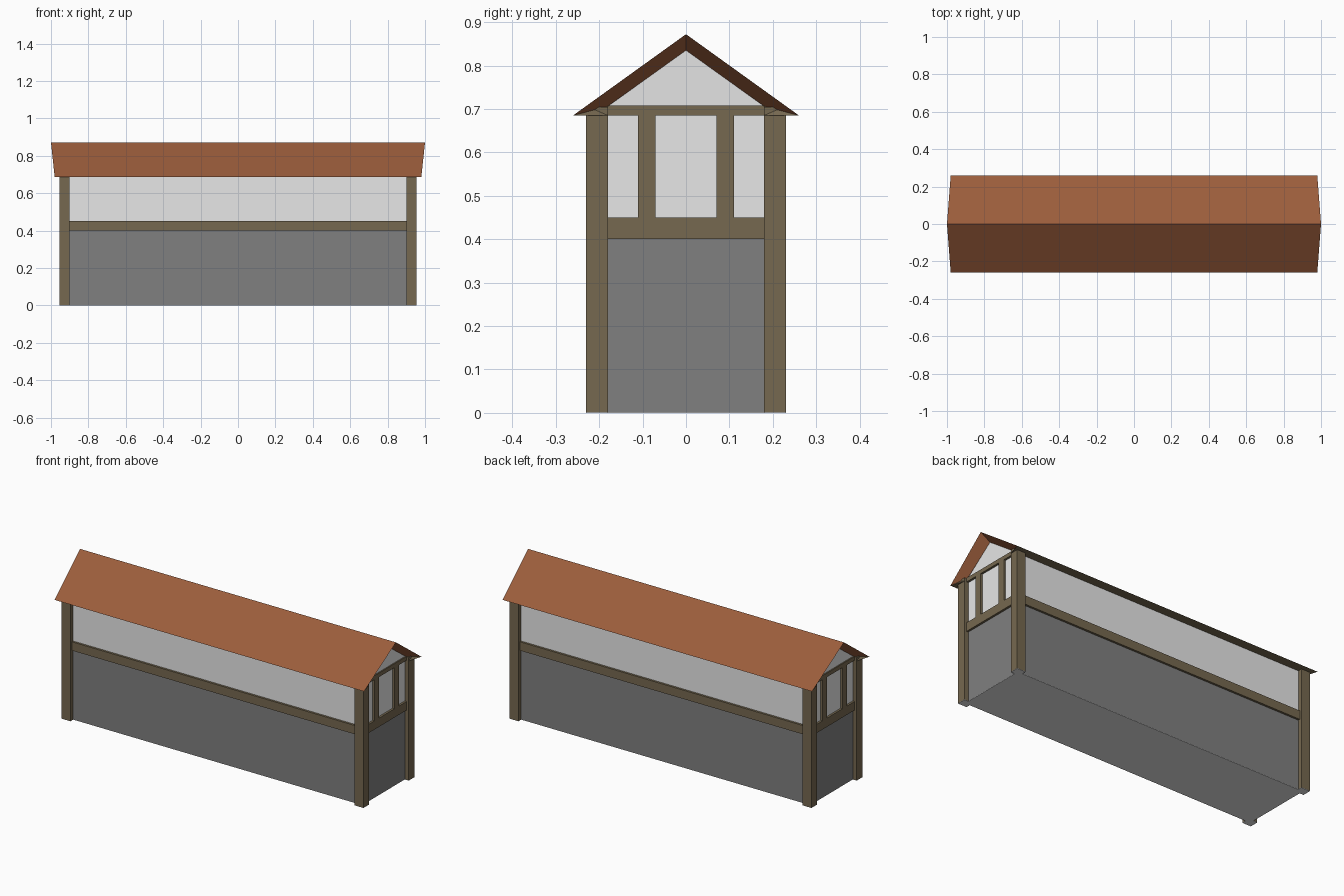
import bpy
import bmesh

cube = bpy.data.objects.get("Cube")
if cube:
    bpy.data.objects.remove(cube, do_unlink=True)


def material(name, color):
    mat = bpy.data.materials.new(name)
    mat.use_nodes = True
    mat.diffuse_color = (*color, 1)
    bsdf = mat.node_tree.nodes["Principled BSDF"]
    bsdf.inputs["Base Color"].default_value = (*color, 1)
    bsdf.inputs["Roughness"].default_value = 0.8
    return mat


WHITE = material("white plaster", (0.8, 0.8, 0.8))
GREY = material("grey stone", (0.216, 0.216, 0.216))
WOOD = material("brown timber", (0.18, 0.139, 0.08))
TILE = material("terracotta roof", (0.33, 0.11, 0.045))


def mesh_object(name, verts, faces, mat):
    mesh = bpy.data.meshes.new(name)
    mesh.from_pydata(verts, [], faces)
    bm = bmesh.new()
    bm.from_mesh(mesh)
    bmesh.ops.recalc_face_normals(bm, faces=bm.faces)
    bm.to_mesh(mesh)
    bm.free()
    mesh.materials.append(mat)
    obj = bpy.data.objects.new(name, mesh)
    bpy.context.collection.objects.link(obj)
    return obj


def box(name, xs, ys, zs, mat):
    verts = [(x, y, z) for x in xs for y in ys for z in zs]
    faces = [(0, 1, 3, 2), (4, 6, 7, 5), (0, 4, 5, 1),
             (2, 3, 7, 6), (0, 2, 6, 4), (1, 5, 7, 3)]
    return mesh_object(name, verts, faces, mat)


def span(side, a, b):
    return sorted((side * a, side * b))


# Main dimensions
WALL_X, WALL_Y = 0.93, 0.205
POST_X, POST_Y = (0.90, 0.955), (0.18, 0.23)
EAVE, RAIL = 0.685, (0.40, 0.45)
PROUD = 0.012
BASE = 0.002

# Walls and underside
box("lower_wall", (-WALL_X, WALL_X), (-WALL_Y, WALL_Y), (BASE, 0.42), GREY)
box("upper_wall", (-WALL_X, WALL_X), (-WALL_Y, WALL_Y), (0.42, 0.70), WHITE)
box("floor", (-WALL_X, WALL_X), (-WALL_Y, WALL_Y), (0, BASE), WHITE)

# Corner posts with pale feet
for sx, x_name in ((1, "left"), (-1, "right")):
    for sy, y_name in ((-1, "front"), (1, "back")):
        xs, ys = span(sx, *POST_X), span(sy, *POST_Y)
        box(f"{y_name}_{x_name}_post", xs, ys, (BASE, 0.705), WOOD)
        box(f"{y_name}_{x_name}_post_foot", xs, ys, (0, BASE), WHITE)

# Rails on the long walls and eave boards
for sy, name in ((-1, "front"), (1, "back")):
    box(f"{name}_rail", (-POST_X[0], POST_X[0]),
        span(sy, WALL_Y - 0.02, WALL_Y + PROUD), RAIL, WOOD)
    mesh_object(f"{name}_eave_board",
                [(-0.98, sy * 0.26, EAVE), (0.98, sy * 0.26, EAVE),
                 (0.955, sy * 0.18, EAVE), (-0.955, sy * 0.18, EAVE),
                 (0.94, sy * 0.18, 0.706), (-0.94, sy * 0.18, 0.706)],
                [(0, 1, 2, 3), (3, 2, 4, 5), (0, 5, 4, 1), (1, 4, 2), (0, 3, 5)], WOOD)

# Timber framing on the end walls
for sx, name in ((1, "left"), (-1, "right")):
    xs = span(sx, WALL_X - 0.02, WALL_X + PROUD)
    inner = (-POST_Y[0], POST_Y[0])
    box(f"{name}_end_rail", xs, inner, RAIL, WOOD)
    box(f"{name}_end_beam", xs, inner, (EAVE, 0.708), WOOD)
    for sy, y_name in ((-1, "front"), (1, "back")):
        box(f"{name}_{y_name}_stud", xs, span(sy, 0.07, 0.11),
            (RAIL[1], EAVE), WOOD)

# Gable panels lean out slightly towards the ridge
    mesh_object(f"{name}_gable",
                [(sx * 0.935, -0.18, 0.706), (sx * 0.935, 0.18, 0.706),
                 (sx * 0.94, 0, 0.835)], [(0, 1, 2)], WHITE)

# Roof: outer slopes, with sloping undersides running back to each gable
verts = []
for sx in (-1, 1):
    verts += [(sx * 0.98, -0.26, EAVE), (sx, 0, 0.872), (sx * 0.98, 0.26, EAVE),
              (sx * 0.94, -0.18, 0.706), (sx * 0.94, 0, 0.835),
              (sx * 0.94, 0.18, 0.706)]
faces = [(0, 1, 7, 6), (1, 2, 8, 7),
         (0, 3, 4, 1), (1, 4, 5, 2), (6, 7, 10, 9), (7, 8, 11, 10),
         (3, 9, 10, 4), (4, 10, 11, 5), (0, 6, 9, 3), (2, 5, 11, 8)]
mesh_object("roof", verts, faces, TILE)
